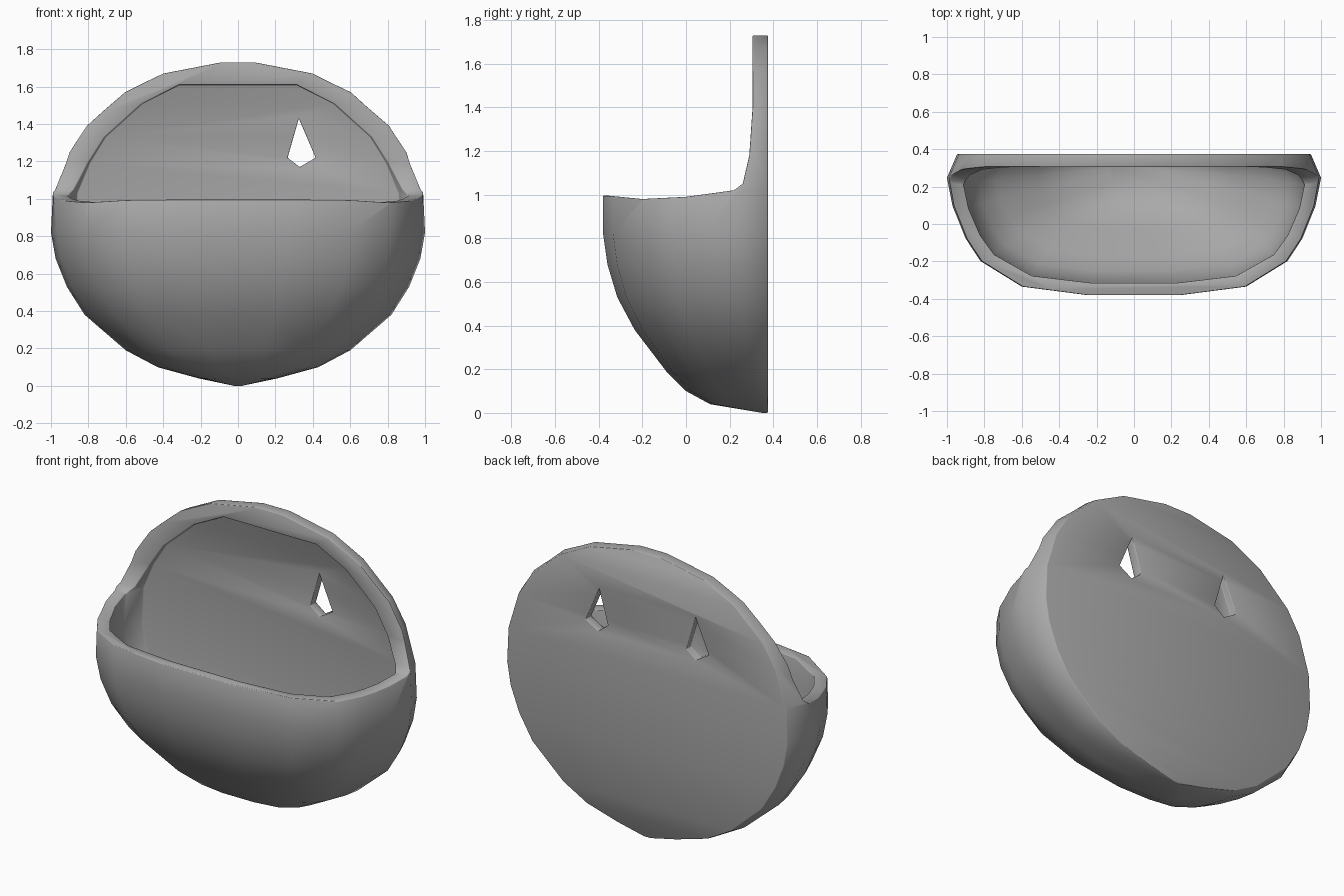
import bpy
import bmesh

cube = bpy.data.objects.get("Cube")
if cube:
    bpy.data.objects.remove(cube, do_unlink=True)

clay = bpy.data.materials.new("grey clay")
clay.use_nodes = True
GREY = (0.4, 0.4, 0.4, 1)
clay.diffuse_color = GREY
clay.node_tree.nodes["Principled BSDF"].inputs["Base Color"].default_value = GREY

BACK = 0.375
# Half of the D-shaped plan: fraction of half width, fraction of depth
PLAN = [(0.945, 0), (1, 0.17), (0.97, 0.37), (0.9, 0.6), (0.82, 0.76), (0.6, 0.94), (0.25, 1)]
# Height, half width, front y of the egg-shaped body
LEVELS = [(0, 0.02, 0.35), (0.04, 0.21, 0.11), (0.1, 0.43, 0.0), (0.19, 0.6, -0.09),
          (0.38, 0.82, -0.235), (0.53, 0.915, -0.315), (0.68, 0.975, -0.36),
          (0.82, 1, -0.38), (1.03, 0.99, -0.38), (1.25, 0.92, -0.38),
          (1.39, 0.83, -0.38), (1.57, 0.62, -0.38), (1.67, 0.41, -0.38), (1.73, 0.09, -0.38)]


def finish(name, bm):
    bmesh.ops.recalc_face_normals(bm, faces=bm.faces)
    mesh = bpy.data.meshes.new(name)
    bm.to_mesh(mesh)
    bm.free()
    mesh.materials.append(clay)
    obj = bpy.data.objects.new(name, mesh)
    bpy.context.collection.objects.link(obj)
    return obj


def loft(name, levels, back):
    """Skin the D-shaped plan through a stack of levels."""
    bm = bmesh.new()
    rings = []
    for z, width, front in levels:
        half = [(u * width, back + t * (front - back)) for u, t in PLAN]
        outline = half + [(-x, y) for x, y in reversed(half)]
        rings.append([bm.verts.new((x, y, z)) for x, y in outline])
    for low, high in zip(rings, rings[1:]):
        for i in range(len(low)):
            j = (i + 1) % len(low)
            bm.faces.new((low[i], low[j], high[j], high[i]))
    bm.faces.new(rings[0])
    bm.faces.new(rings[-1])
    return finish(name, bm)


def prism(name, points, axis, start, end):
    """Extrude a flat outline along x or y."""
    bm = bmesh.new()
    place = (lambda p, d: (d, p[0], p[1])) if axis == "x" else (lambda p, d: (p[0], d, p[1]))
    a = [bm.verts.new(place(p, start)) for p in points]
    b = [bm.verts.new(place(p, end)) for p in points]
    for i in range(len(a)):
        j = (i + 1) % len(a)
        bm.faces.new((a[i], a[j], b[j], b[i]))
    bm.faces.new(a)
    bm.faces.new(b)
    return finish(name, bm)


def cut(target, cutter):
    cutter.hide_render = True
    cutter.hide_set(True)
    mod = target.modifiers.new(cutter.name, "BOOLEAN")
    mod.operation = "DIFFERENCE"
    mod.solver = "EXACT"
    mod.object = cutter


# Whole body, then hollow the pocket and cut the front down to the rim
planter = loft("wall_planter", LEVELS, BACK)
inner = [(z + (0.07 if z < 0.5 else -0.06 if z > 1.1 else 0), w - 0.08, f + 0.065)
         for z, w, f in LEVELS[1:-1]]
cut(planter, loft("pocket_cutter", inner, 0.318))
rim = [(-0.6, 1.0), (-0.35, 0.995), (-0.2, 0.98), (0, 0.99), (0.22, 1.02), (0.26, 1.05),
       (0.29, 1.18), (0.305, 1.4), (0.305, 2), (-0.6, 2)]
cut(planter, prism("front_cutter", rim, "x", -1.2, 1.2))

# Hanging slots: left one goes through, right one stops inside the plate
slot = [(0.265, 1.22), (0.33, 1.17), (0.415, 1.22), (0.325, 1.43)]
cut(planter, prism("left_slot_cutter", slot, "y", 0.2, 0.5))
cut(planter, prism("right_slot_cutter", [(-x, z) for x, z in slot], "y", 0.335, 0.5))

# Bake the cuts and soften the rim
bpy.context.view_layer.objects.active = planter
planter.select_set(True)
for mod in list(planter.modifiers):
    bpy.ops.object.modifier_apply(modifier=mod.name)
for obj in list(bpy.data.objects):
    if obj.name.endswith("_cutter"):
        bpy.data.objects.remove(obj, do_unlink=True)
soft = planter.modifiers.new("soft_edges", "BEVEL")
soft.width = 0.015
soft.segments = 2
soft.limit_method = "ANGLE"
soft.angle_limit = 0.9
bpy.ops.object.modifier_apply(modifier=soft.name)
bpy.ops.object.shade_smooth_by_angle(angle=0.9)
